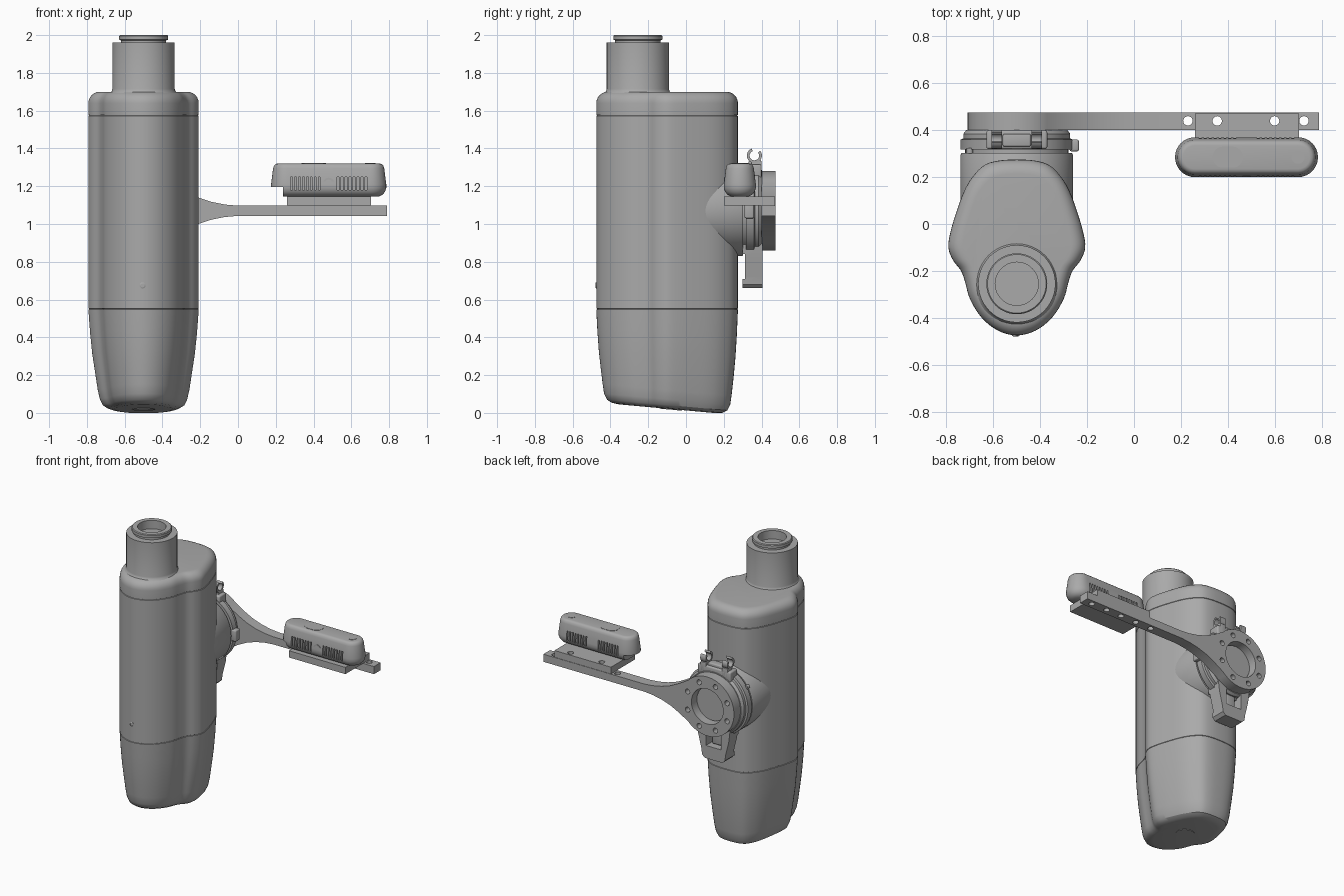
import bpy, bmesh, math
from mathutils import Vector

cube = bpy.data.objects.get("Cube")
if cube:
    bpy.data.objects.remove(cube)

grey = bpy.data.materials.new("mid_grey")
grey.use_nodes = True
grey.diffuse_color = (0.4, 0.4, 0.4, 1)
grey.node_tree.nodes["Principled BSDF"].inputs["Base Color"].default_value = (0.4, 0.4, 0.4, 1)
parts = []


def finish(name, bm):
    bmesh.ops.recalc_face_normals(bm, faces=bm.faces)
    mesh = bpy.data.meshes.new(name)
    bm.to_mesh(mesh)
    bm.free()
    mesh.materials.append(grey)
    ob = bpy.data.objects.new(name, mesh)
    bpy.context.collection.objects.link(ob)
    parts.append(ob)
    return ob


def loft(name, rings):
    """Skin a stack of equal rings and cap both ends."""
    bm = bmesh.new()
    loops = [[bm.verts.new(p) for p in ring] for ring in rings]
    n = len(loops[0])
    for a, b in zip(loops, loops[1:]):
        for i in range(n):
            j = (i + 1) % n
            bm.faces.new((a[i], a[j], b[j], b[i]))
    bm.faces.new(loops[0])
    bm.faces.new(loops[-1])
    return finish(name, bm)


def lathe(name, profile, centre, axis="Z", n=48):
    """Turn (radius, position) pairs about an axis through centre."""
    rings = []
    for r, t in profile:
        ring = []
        for i in range(n):
            a = math.tau * i / n
            u, v = r * math.cos(a), r * math.sin(a)
            ring.append((centre[0] + u, centre[1] + v, t) if axis == "Z"
                        else (centre[0] + u, t, centre[1] + v))
        rings.append(ring)
    return loft(name, rings)


def prism(name, outline, axis, lo, hi):
    """Extrude an outline along X (y, z points) or Y (x, z points)."""
    place = (lambda p, t: (t, *p)) if axis == "X" else (lambda p, t: (p[0], t, p[1]))
    return loft(name, [[place(p, t) for p in outline] for t in (lo, hi)])


def box(name, lo, hi, bevel=0):
    bm = bmesh.new()
    bmesh.ops.create_cube(bm, size=1)
    for v in bm.verts:
        v.co = Vector([l + (h - l) * (c + 0.5) for l, h, c in zip(lo, hi, v.co)])
    if bevel:
        bmesh.ops.bevel(bm, geom=bm.edges[:], offset=bevel, segments=3,
                        profile=0.5, affect="EDGES")
    return finish(name, bm)


def cut(ob, cutters):
    for c in cutters:
        c.hide_render = True
        mod = ob.modifiers.new("cut", "BOOLEAN")
        mod.operation, mod.solver, mod.object = "DIFFERENCE", "EXACT", c
    bpy.context.view_layer.update()
    graph = bpy.context.evaluated_depsgraph_get()
    mesh = bpy.data.meshes.new_from_object(ob.evaluated_get(graph))
    ob.modifiers.clear()
    ob.data = mesh
    for c in cutters:
        parts.remove(c)
        bpy.data.objects.remove(c)


def smooth_loop(pts, steps=4):
    """Closed Catmull-Rom curve through pts."""
    out, n = [], len(pts)
    for i in range(n):
        a, b, c, d = (Vector(pts[(i + k) % n]) for k in (-1, 0, 1, 2))
        for s in range(steps):
            t = s / steps
            out.append(0.5 * (2 * b + (c - a) * t + (2 * a - 5 * b + 4 * c - d) * t ** 2
                              + (3 * b - a - 3 * c + d) * t ** 3))
    return out


# Main body: waisted section lofted upward, with slanted base and seam grooves
CX, CY = -0.5, -0.1
half = [(0.08, 0.27), (0.14, 0.25), (0.19, 0.2), (0.225, 0.14), (0.255, 0.06),
        (0.282, -0.03), (0.292, -0.1), (0.272, -0.155), (0.238, -0.2), (0.22, -0.25),
        (0.2, -0.32), (0.15, -0.4), (0.08, -0.455)]
section = smooth_loop([(0, 0.275)] + half + [(0, -0.475)] + [(-x, y) for x, y in reversed(half)])
levels = [(0, 0.55, 0.68), (0.005, 0.66, 0.78), (0.02, 0.74, 0.85), (0.05, 0.79, 0.89),
          (0.1, 0.83, 0.91), (0.2, 0.88, 0.94), (0.3, 0.93, 0.965), (0.42, 0.97, 0.985)]
for seam in (0.55, 1.575):
    levels += [(seam - 0.003, 1, 1), (seam - 0.001, 0.99, 0.99),
               (seam + 0.001, 0.99, 0.99), (seam + 0.003, 1, 1)]
for k in range(7):
    a = math.pi / 2 * k / 6
    inset = 0.06 * (1 - math.cos(a))
    levels.append((1.64 + 0.06 * math.sin(a), 1 - inset / 0.29, 1 - inset / 0.37))
rings = []
for z, sx, sy in levels:
    w = max(0, min(1, (0.55 - z) / 0.43))
    ring = []
    for x, y in section:
        yy = CY + (y - CY) * sy
        ring.append((CX + x * sx, yy, z + w * (0.022 - 0.09 * (yy - CY))))
    rings.append(ring)
loft("main_body", rings)

# Neck with stepped collar and open bore
lathe("neck", [(0.18, 1.69), (0.169, 1.702), (0.165, 1.715), (0.165, 1.96), (0.12, 1.96),
               (0.12, 1.972), (0.13, 1.976), (0.13, 1.995), (0.125, 2.0), (0.092, 2.0),
               (0.092, 1.94), (0.02, 1.94)], (CX, -0.255))

# Front button and base disc
lathe("front_button", [(0.016, -0.46), (0.016, -0.477), (0.011, -0.479), (0.011, -0.475)],
      (CX - 0.005, 0.675), "Y", 20)
base = lathe("base_disc", [(0.06, -0.003), (0.06, 0.004)], (0, 0), "Z", 32)
base.location = (CX, -0.08, 0.02)
base.rotation_euler.x = math.atan(-0.09)

# Round rear mount with groove and clamp collar
MZ = 1.07
lathe("rear_mount", [(0.24, 0.05), (0.24, 0.295), (0.235, 0.303), (0.22, 0.303),
                     (0.22, 0.317), (0.24, 0.317), (0.24, 0.36), (0.228, 0.365),
                     (0.228, 0.385), (0.215, 0.402), (0.12, 0.402), (0.12, 0.42),
                     (0.01, 0.42)], (CX, MZ), "Y", 64)
box("collar_tab", (-0.275, 0.31, 1.03), (-0.235, 0.36, 1.11), 0.008)
lathe("collar_screw", [(0.014, 0.3), (0.014, 0.325)], (CX - 0.2, 1.2), "Y", 16)

# Clip on top of the collar: base block and two open hooks
box("clip_base", (CX - 0.13, 0.32, 1.24), (CX + 0.13, 0.4, 1.315), 0.01)
box("clip_bridge", (CX - 0.06, 0.33, 1.3), (CX + 0.06, 0.385, 1.335), 0.008)
arc = [math.radians(110 + 290 * k / 20) for k in range(21)]
hook = [(0.362 + r * math.cos(a), 1.362 + r * math.sin(a))
        for r, sweep in ((0.04, arc), (0.025, arc[::-1])) for a in sweep]
for side, label in ((-1, "right"), (1, "left")):
    x = CX + side * 0.085
    prism(label + "_hook", hook, "X", x - 0.022, x + 0.022)
    box(label + "_hook_stem", (x - 0.022, 0.345, 1.27), (x + 0.022, 0.4, 1.335), 0.004)

# Hanging latch lever with a window
lever_half = [(0.13, 0.9), (0.12, 0.82), (0.095, 0.72), (0.09, 0.68), (0.07, 0.66)]
outline = [(CX + x, z) for x, z in lever_half] + [(CX - x, z) for x, z in reversed(lever_half)]
lever = prism("latch_lever", outline, "Y", 0.3, 0.405)
cut(lever, [box("lever_window", (CX - 0.06, 0.2, 0.75), (CX + 0.06, 0.5, 0.87)),
            box("lever_relief", (CX - 0.2, 0.27, 0.71), (CX + 0.2, 0.312, 0.84))])
box("latch_link", (CX - 0.035, 0.32, 0.76), (CX + 0.035, 0.375, 0.9), 0.008)

# Arm: drilled ring flaring into a straight bar
flare = [(-0.28, 0.105), (-0.21, 0.07), (-0.14, 0.047), (-0.07, 0.033), (0, 0.027), (0.79, 0.027)]
sweep = [math.radians(45 + 270 * k / 40) for k in range(41)]
outline = [(CX + 0.21 * math.cos(a), MZ + 0.21 * math.sin(a)) for a in sweep]
outline += [(x, MZ - h) for x, h in flare] + [(x, MZ + h) for x, h in reversed(flare)]
arm = prism("support_arm", outline, "Y", 0.4, 0.475)
drills = [lathe("bore", [(0.125, 0.3), (0.125, 0.6)], (CX, MZ), "Y", 48)]
for k in range(8):
    a = math.tau * (k + 0.5) / 8
    drills.append(lathe("bolt_hole", [(0.018, 0.3), (0.018, 0.6)],
                        (CX + 0.168 * math.cos(a), MZ + 0.168 * math.sin(a)), "Y", 16))
for x in (0.23, 0.355, 0.48, 0.6, 0.725):
    drills.append(lathe("bar_hole", [(0.02, 0.9), (0.02, 1.3)], (x, 0.44), "Z", 20))
cut(arm, drills)

# Mounting plate under the sensor
plate = box("sensor_plate", (0.26, 0.2, 1.097), (0.705, 0.472, 1.145))
cut(plate, [lathe("plate_hole", [(0.02, 0.9), (0.02, 1.3)], (x, 0.44), "Z", 20)
            for x in (0.355, 0.6)])


# Sensor: rounded oblong housing with vents on both long faces
def oblong(z, r, reach, cx=0.48, cy=0.285, n=16):
    pts = []
    for side in (1, -1):
        for k in range(n + 1):
            a = math.pi * k / n - side * math.pi / 2
            pts.append((cx + side * reach + r * math.cos(a), cy + r * math.sin(a), z))
    return pts


shell = [(1.145, 0.045), (1.155, 0.065), (1.17, 0.078), (1.19, 0.085), (1.21, 0.085),
         (1.295, 0.074), (1.31, 0.069), (1.318, 0.06), (1.32, 0.05)]
sensor = loft("sensor_housing", [oblong(z, r, 0.22) for z, r in shell])
cutters = [box("corner_notch", (0.1, 0.1, 1.1), (0.237, 0.5, 1.195))]
for y in (0.2, 0.37):
    for side in (-1, 1):
        for k in range(8):
            x = 0.48 + side * (0.05 + 0.021 * k)
            cutters.append(box("vent", (x - 0.005, y - 0.02, 1.18), (x + 0.005, y + 0.02, 1.25)))
cut(sensor, cutters)
lathe("sensor_front_ring", [(0.03, 0.25), (0.03, 0.202), (0.02, 0.202), (0.02, 0.21)],
      (0.48, 1.215), "Y", 24)
loft("sensor_top_pad", [oblong(z, 0.045, 0.02, 0.4) for z in (1.317, 1.322)])
lathe("sensor_top_button", [(0.028, 1.317), (0.028, 1.322)], (0.7, 0.285), "Z", 24)

# Smooth shading with sharp edges kept
bpy.ops.object.select_all(action="DESELECT")
for ob in parts:
    ob.select_set(True)
bpy.context.view_layer.objects.active = parts[0]
bpy.ops.object.shade_smooth_by_angle(angle=math.radians(32))
